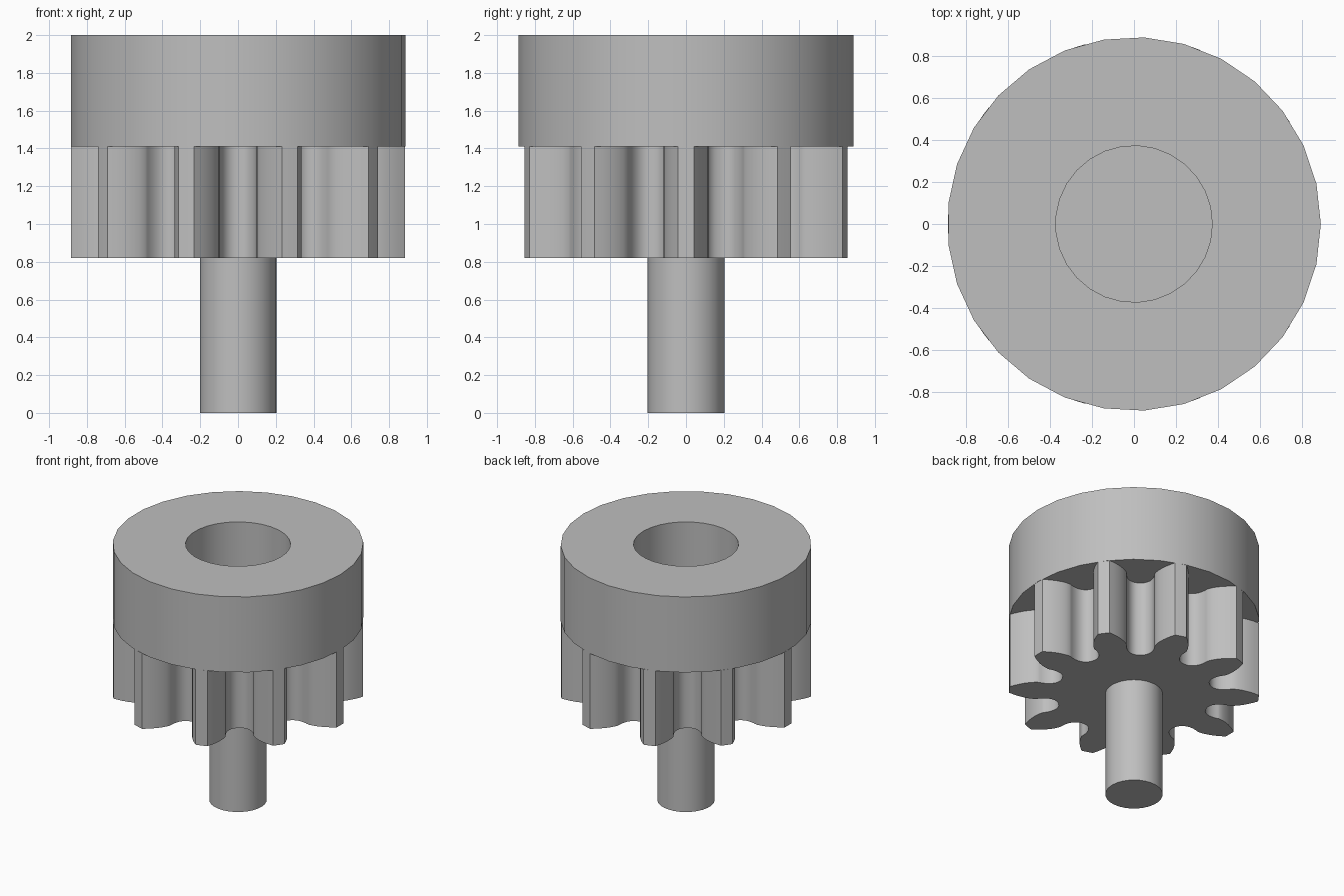
import bpy, bmesh, math

if "Cube" in bpy.data.objects:
    bpy.data.objects.remove(bpy.data.objects["Cube"])

TEETH = 10
TIP_R = 0.885
M = TIP_R / (TEETH / 2 + 1)          # gear module
PITCH_R = M * TEETH / 2
PRESSURE = math.radians(20)
BASE_R = PITCH_R * math.cos(PRESSURE)
SHAFT_TOP, GEAR_TOP, DRUM_TOP = 0.82, 1.41, 2.0
SIDES = 29

steel = bpy.data.materials.new("steel grey")
steel.diffuse_color = (0.52, 0.52, 0.52, 1)
steel.use_nodes = True
steel.node_tree.nodes["Principled BSDF"].inputs["Base Color"].default_value = steel.diffuse_color


def finish(name, bm):
    bmesh.ops.recalc_face_normals(bm, faces=bm.faces)
    mesh = bpy.data.meshes.new(name)
    bm.to_mesh(mesh)
    bm.free()
    mesh.materials.append(steel)
    ob = bpy.data.objects.new(name, mesh)
    bpy.context.collection.objects.link(ob)
    bpy.ops.object.select_all(action='DESELECT')
    ob.select_set(True)
    bpy.context.view_layer.objects.active = ob
    bpy.ops.object.shade_smooth_by_angle(angle=math.radians(30))
    return ob


def prism(name, points, z0, z1):
    """Extrude a flat outline upwards."""
    bm = bmesh.new()
    face = bm.faces.new([bm.verts.new((x, y, z0)) for x, y in points])
    top = bmesh.ops.extrude_face_region(bm, geom=[face])["geom"]
    bmesh.ops.translate(bm, vec=(0, 0, z1 - z0),
                        verts=[v for v in top if isinstance(v, bmesh.types.BMVert)])
    return finish(name, bm)


def lathe(name, profile, steps):
    """Spin an (r, z) profile round the z axis."""
    bm = bmesh.new()
    verts = [bm.verts.new((r, 0, z)) for r, z in profile]
    edges = [bm.edges.new(p) for p in zip(verts, verts[1:])]
    bmesh.ops.spin(bm, geom=verts + edges, axis=(0, 0, 1), cent=(0, 0, 0),
                   angle=math.tau, steps=steps)
    bmesh.ops.remove_doubles(bm, verts=bm.verts, dist=1e-4)
    return finish(name, bm)


def involute(a):
    return math.tan(a) - a


def gap_angle(r):
    """Half angle of the space between two teeth at radius r."""
    half_tooth = math.pi / (2 * TEETH) + involute(PRESSURE) - involute(math.acos(BASE_R / r))
    return math.pi / TEETH - half_tooth


def half_gap():
    """Rounded, undercut root followed by the involute flank, as (r, angle)."""
    rho = 0.38 * M
    depth = 0.87 * M
    c = (math.pi / 4 - 0.87 * math.tan(PRESSURE) - 0.38 / math.cos(PRESSURE)) * M
    pts = []
    s = -c
    while s < 4 * M:
        cx, cy = PITCH_R - depth, c + s
        d = math.hypot(depth, cy)
        x, y = cx - rho * depth / d, cy + rho * cy / d
        r, a = math.hypot(x, y), math.atan2(y, x) - s / PITCH_R
        if r > BASE_R and a <= gap_angle(r):
            break
        pts.append((r, a))
        s += 0.15 * M
    start = max(BASE_R, pts[-1][0]) + 0.01
    for i in range(7):
        r = start + (TIP_R - start) * i / 6
        pts.append((r, gap_angle(r)))
    return pts


# toothed gear, with a tooth on the x axis
half = half_gap()
gap = [(r, -a) for r, a in reversed(half)] + half
outline = []
for k in range(TEETH):
    mid = (k + 0.5) * math.tau / TEETH
    outline += [(r * math.cos(mid + a), r * math.sin(mid + a)) for r, a in gap]
    tip = mid + math.pi / TEETH
    outline.append((TIP_R * math.cos(tip), TIP_R * math.sin(tip)))
prism("gear", outline, SHAFT_TOP, GEAR_TOP)

# shaft below the gear
lathe("shaft", [(0, 0), (0.203, 0), (0.203, SHAFT_TOP)], SIDES)

# drum above the gear, with a round socket
lathe("drum", [(0, GEAR_TOP), (TIP_R + 0.003, GEAR_TOP), (TIP_R + 0.003, DRUM_TOP),
               (0.372, DRUM_TOP), (0.372, GEAR_TOP + 0.002), (0, GEAR_TOP + 0.002)], SIDES)
